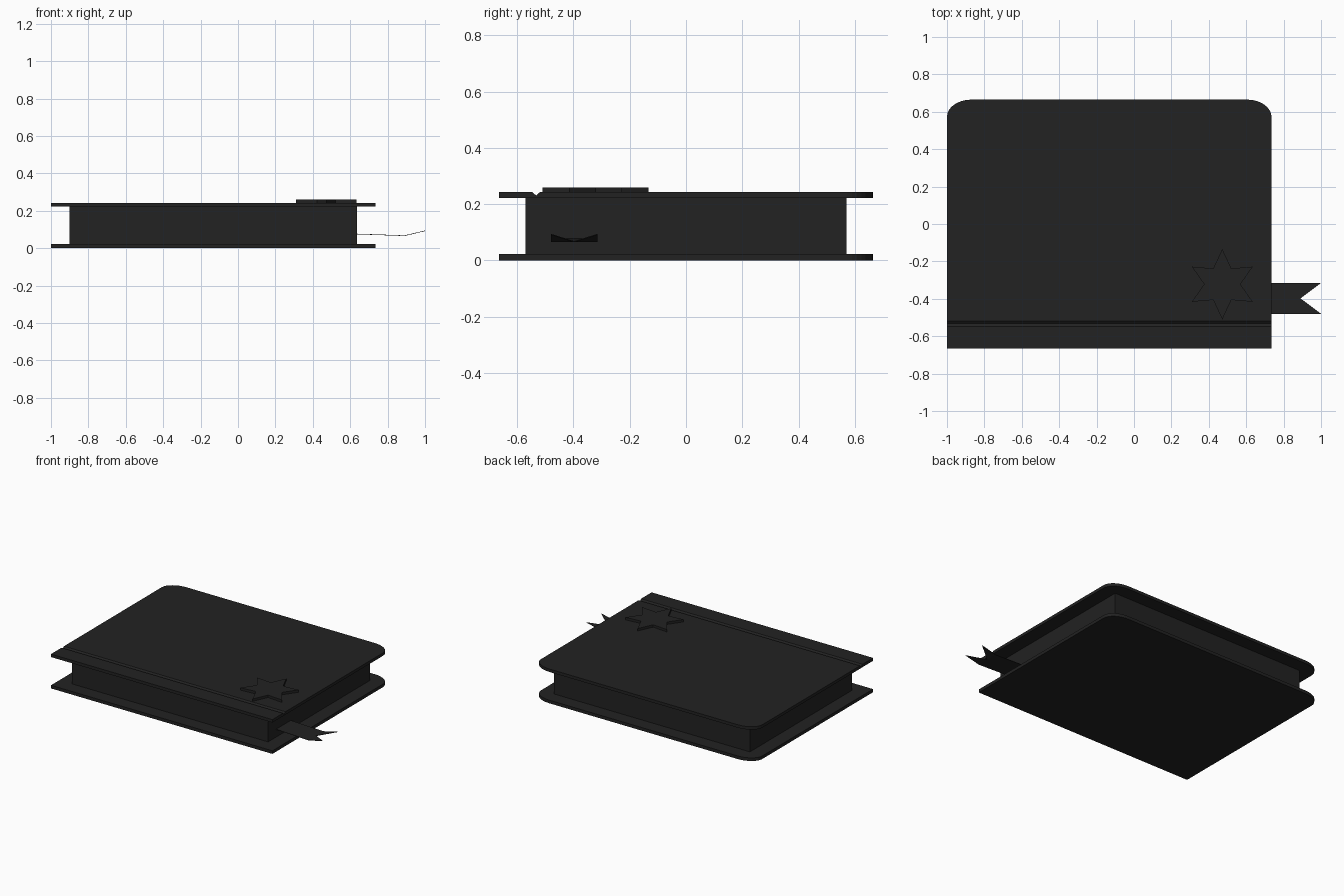
import bpy, bmesh
from math import sin, cos, pi

if "Cube" in bpy.data.objects:
    bpy.data.objects.remove(bpy.data.objects["Cube"])

ink = bpy.data.materials.new("dark_ink")
ink.diffuse_color = (0.016, 0.016, 0.016, 1)
ink.use_nodes = True
ink.node_tree.nodes["Principled BSDF"].inputs["Base Color"].default_value = ink.diffuse_color


def finish(bm, name):
    bmesh.ops.recalc_face_normals(bm, faces=bm.faces)
    mesh = bpy.data.meshes.new(name)
    bm.to_mesh(mesh)
    bm.free()
    mesh.materials.append(ink)
    obj = bpy.data.objects.new(name, mesh)
    bpy.context.collection.objects.link(obj)
    return obj


def prism(points, z0, z1):
    """Closed prism over a flat outline."""
    bm = bmesh.new()
    face = bm.faces.new([bm.verts.new((x, y, z0)) for x, y in points])
    top = bmesh.ops.extrude_face_region(bm, geom=[face])["geom"]
    for v in top:
        if isinstance(v, bmesh.types.BMVert):
            v.co.z = z1
    return bm


X0, X1, Y0, Y1 = -1.0, 0.735, -0.665, 0.665
RX, RY, SEG = 0.13, 0.092, 8


def cover_outline():
    # square at the spine, rounded at the two back corners
    pts = [(X0, Y0), (X1, Y0)]
    for cx, start in ((X1 - RX, 0), (X0 + RX, pi / 2)):
        for i in range(SEG + 1):
            a = start + i / SEG * pi / 2
            pts.append((cx + RX * cos(a), Y1 - RY + RY * sin(a)))
    return pts


# Covers
finish(prism(cover_outline(), 0.0, 0.022), "bottom_cover")
bm = prism(cover_outline(), 0.222, 0.243)

# Hinge groove pressed into the top cover
groove = (-0.547, -0.533, -0.519)
for y in groove:
    bmesh.ops.bisect_plane(bm, geom=bm.verts[:] + bm.edges[:] + bm.faces[:],
                           plane_co=(0, y, 0), plane_no=(0, 1, 0))
for v in bm.verts:
    if abs(v.co.y - groove[1]) < 1e-4 and v.co.z > 0.24:
        v.co.z -= 0.012
finish(bm, "top_cover")

# Page block
finish(prism([(-0.9, -0.57), (0.635, -0.57), (0.635, 0.57), (-0.9, 0.57)],
             0.022, 0.222), "page_block")

# Six-pointed star ornament
star = []
for i in range(12):
    r = 0.188 if i % 2 == 0 else 0.097
    a = pi / 2 + i * pi / 6
    star.append((0.472 + r * cos(a), -0.322 + r * sin(a)))
finish(prism(star, 0.243, 0.26), "star_ornament")

# Bookmark ribbon with a swallowtail end
bm = bmesh.new()
rows = [[bm.verts.new((x, y, z)) for y in (-0.48, -0.398, -0.315)]
        for x, z in ((0.55, 0.079), (0.635, 0.076), (0.75, 0.072), (0.89, 0.067))]
for a, b in zip(rows, rows[1:]):
    for j in range(2):
        bm.faces.new((a[j], b[j], b[j + 1], a[j + 1]))
for j in (0, 2):
    tip = bm.verts.new((1.0, rows[-1][j].co.y, 0.093))
    bm.faces.new((rows[-1][j], tip, rows[-1][1]))
ribbon = finish(bm, "bookmark_ribbon")
solid = ribbon.modifiers.new("thickness", "SOLIDIFY")
solid.thickness = 0.003
solid.offset = 0
